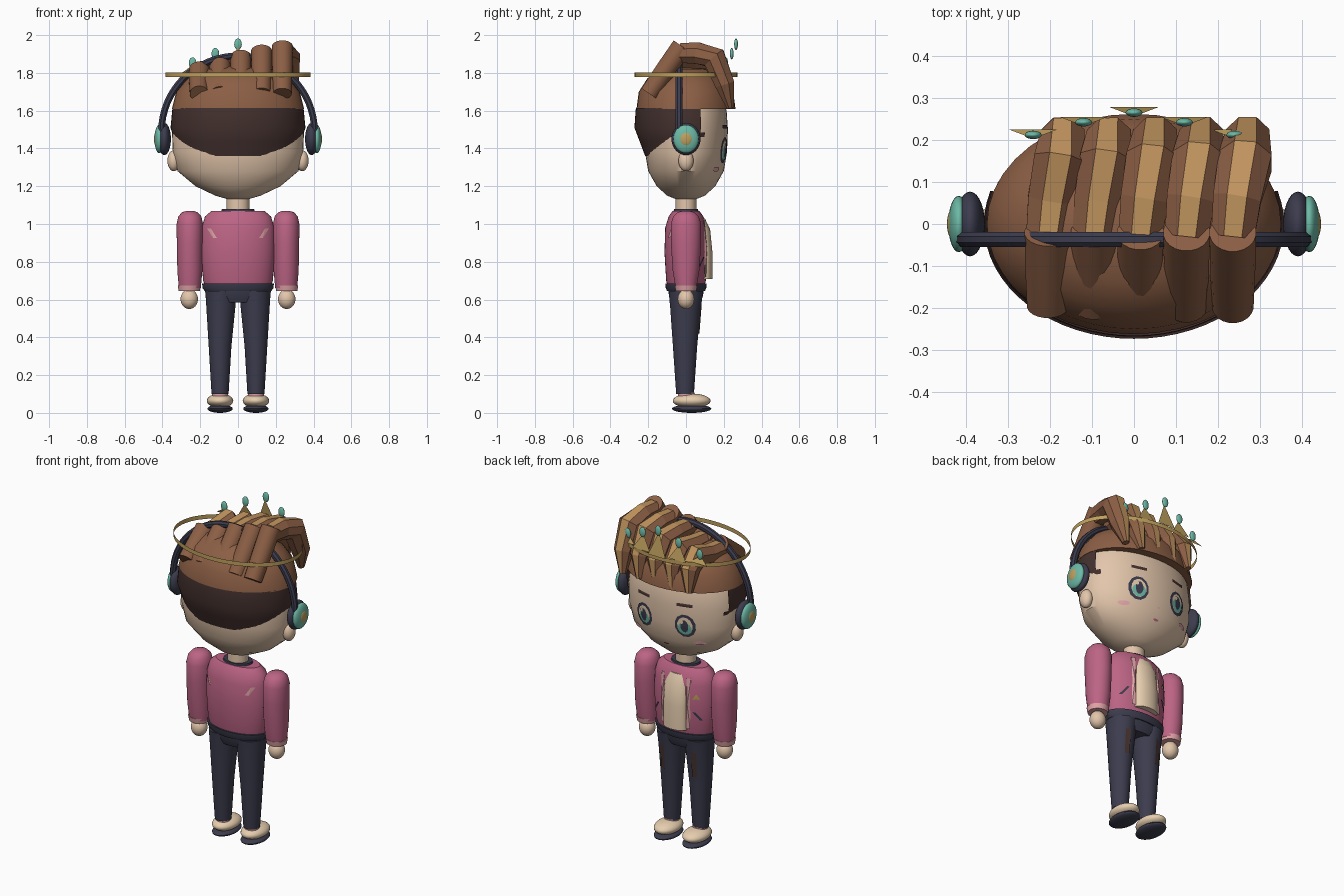
import bpy, bmesh, math
from mathutils import Vector, Matrix

cube = bpy.data.objects.get("Cube")
if cube:
    bpy.data.objects.remove(cube)


def material(name, hexcode):
    srgb = [int(hexcode[i:i + 2], 16) / 255 for i in (0, 2, 4)]
    col = [c / 12.92 if c < 0.04 else ((c + 0.055) / 1.055) ** 2.4 for c in srgb] + [1]
    m = bpy.data.materials.new(name)
    m.use_nodes = True
    m.diffuse_color = col
    m.node_tree.nodes["Principled BSDF"].inputs["Base Color"].default_value = col
    return m


SKIN = material("skin", "E3C6AB")
HAIR = material("brown hair", "8C5F45")
TAN = material("hair highlight", "C2955F")
SHAVED = material("dark undercut", "45322F")
NAVY = material("navy", "3C3C4E")
PINK = material("pink jacket", "BC6484")
BLUSH = material("light pink", "DFA3A6")
TEAL = material("teal", "6DB9A6")
GOLD = material("gold", "BFA05E")
CREAM = material("cream", "E8CFB0")


def finish(name, bm, mats, smooth=True):
    bmesh.ops.recalc_face_normals(bm, faces=bm.faces)
    me = bpy.data.meshes.new(name)
    bm.to_mesh(me)
    bm.free()
    ob = bpy.data.objects.new(name, me)
    bpy.context.collection.objects.link(ob)
    for m in mats:
        me.materials.append(m)
    if smooth:
        bpy.ops.object.select_all(action='DESELECT')
        ob.select_set(True)
        bpy.context.view_layer.objects.active = ob
        bpy.ops.object.shade_smooth_by_angle(angle=math.radians(35))
    return ob


def skin_rings(bm, rings, closed=True):
    """Bridge rows of points with quads and cap both ends."""
    rows = [[bm.verts.new(p) for p in r] for r in rings]
    n = len(rows[0])
    for a, b in zip(rows, rows[1:]):
        for i in range(n):
            bm.faces.new((a[i], a[(i + 1) % n], b[(i + 1) % n], b[i]))
    if closed:
        bm.faces.new(rows[0][::-1])
        bm.faces.new(rows[-1])


def loft(name, rows, mat, cx=0, n=40, closed=True):
    """Stack of ellipses: (z, half width, half depth, y centre, x shift)."""
    bm = bmesh.new()
    rings = []
    for row in rows:
        z, rx, ry, cy, dx = (list(row) + [0, 0])[:5]
        rings.append([(cx + dx + rx * math.cos(t), cy + ry * math.sin(t), z)
                      for t in (math.tau * i / n for i in range(n))])
    skin_rings(bm, rings, closed)
    return finish(name, bm, [mat])


def tube(name, path, radii, mats, side, n=8, smooth=True, strip=None):
    """Tube along a planar path; 'strip' is the side given the second colour."""
    pts = [Vector(p) for p in path]
    rings = []
    for i, p in enumerate(pts):
        t = (pts[min(i + 1, len(pts) - 1)] - pts[max(i - 1, 0)]).normalized()
        up = Vector(side).cross(t).normalized()
        across = t.cross(up)
        rings.append([p + radii[i] * (math.cos(a) * across + math.sin(a) * up)
                      for a in (math.tau * (k + 0.5) / n for k in range(n))])
    bm = bmesh.new()
    skin_rings(bm, rings)
    if strip is not None:
        bm.faces.ensure_lookup_table()
        for i in range(len(pts) - 1):
            bm.faces[i * n + strip].material_index = 1
    return finish(name, bm, mats, smooth)


def ellipsoid(name, loc, size, mat):
    bm = bmesh.new()
    bmesh.ops.create_uvsphere(bm, u_segments=28, v_segments=16, radius=1)
    bmesh.ops.transform(bm, matrix=Matrix.Translation(loc) @ Matrix.Diagonal((*size, 1)), verts=bm.verts)
    return finish(name, bm, [mat])


def decal(name, rows, outline, mat, lift, sign=1):
    """Thin plate hugging the surface of a loft."""
    def place(x, z):
        for a, b in zip(rows, rows[1:]):
            if a[0] <= z <= b[0]:
                f = (z - a[0]) / (b[0] - a[0])
                rx, ry = (a[k] + f * (b[k] - a[k]) for k in (1, 2))
                return (x, sign * (ry * math.sqrt(max(0, 1 - (x / rx) ** 2)) + lift), z)
    bm = bmesh.new()
    rim = [bm.verts.new(place(x, z)) for x, z in outline]
    mid = bm.verts.new(place(*(sum(c) / len(outline) for c in zip(*outline))))
    for i, v in enumerate(rim):
        bm.faces.new((mid, v, rim[(i + 1) % len(rim)]))
    return finish(name, bm, [mat], False)


def oval(x, z, rx, rz, n=12):
    return [(x + rx * math.cos(math.tau * (i + .5) / n), z + rz * math.sin(math.tau * (i + .5) / n))
            for i in range(n)]


def slab(x, z, w, h, slant=0):
    return [(x - w - slant, z - h), (x + w - slant, z - h), (x + w + slant, z + h), (x - w + slant, z + h)]


# Head, neck and shaved back of the head
HEAD = [(1.13, .05, .05), (1.15, .12, .10), (1.2, .225, .155), (1.28, .32, .2), (1.38, .345, .217),
        (1.5, .35, .222), (1.6, .335, .215), (1.7, .29, .18)]
loft("head", HEAD, SKIN, n=48)
loft("neck", [(1.04, .06, .055), (1.15, .06, .055)], SKIN)

bm = bmesh.new()
n = 64
rings = []
for f in (0, .5, 1, 2):
    ring = []
    for i in range(n):
        c, s = math.cos(math.tau * i / n), math.sin(math.tau * i / n)
        low = 1.36 + .1 * min(1, max(0, s + .8) / .9)
        z = low + f * (1.51 - low) if f <= 1 else 1.615
        w = .357 if f == 1 else .347 if f == 2 else .357 - .3 * (1.51 - z)
        d = w * .765 - max(0, 1.51 - z) * .15
        ring.append((w * c, d * s, z))
    rings.append(ring)
skin_rings(bm, rings, False)
bmesh.ops.delete(bm, geom=[f for f in bm.faces if f.calc_center_median().y > .09], context='FACES')
finish("undercut", bm, [SHAVED])

# Hair cap and five swept locks
loft("hair_cap", [(1.61, .35, .262), (1.7, .327, .25), (1.77, .27, .205), (1.82, .18, .14), (1.84, .06, .05)], HAIR)
for i, crest in enumerate((1.84, 1.865, 1.91, 1.94, 1.965)):
    x = -.205 + .11 * i
    tube("rear_lock", [(x, -.195, 1.69), (x, -.11, (1.66 + crest) / 2), (x, -.02, crest - .025)],
         [.05, .054, .056], [HAIR], (1, 0, 0), 20)
    tube("front_lock", [(x, -.03, crest - .06), (x + .01, .06, crest - .06), (x + .03, .15, crest * .6 + .7),
                        (x + .035, .205, 1.74), (x + .02, .235, 1.615)],
         [.056, .062, .068, .056, .02], [HAIR, TAN], (1, 0, 0), 8, False, 1)

# Halo band with crown points and gems
loft("halo_band", [(1.778, .385, .272), (1.803, .385, .272)], GOLD, n=64, closed=False)
for i in range(-2, 3):
    x, k = .12 * i, abs(i)
    y, tip = (.278, .255, .225)[k], 1.94 - .05 * k
    bm = bmesh.new()
    bm.faces.new([bm.verts.new(p) for p in ((x - .058, y, 1.8), (x + .058, y, 1.8), (x, y - .022, tip))])
    finish("crown_point", bm, [GOLD], False)
    ellipsoid("crown_gem", (x, y - .013, tip + .012), (.02, .01, .03), TEAL)

# Headphones
arc = [math.pi * i / 32 for i in range(33)]
tube("headband", [(.405 * math.cos(a), -.037, 1.49 + .4 * math.sin(a)) for a in arc], [.019] * 33, [NAVY], (0, 1, 0), 8)
for s in (-1, 1):
    ellipsoid("ear_cushion", (s * .39, 0, 1.45), (.035, .077, .085), NAVY)
    ellipsoid("ear_cup", (s * .417, 0, 1.45), (.025, .067, .075), TEAL)
    ellipsoid("cup_badge", (s * .432, 0, 1.45), (.013, .036, .04), GOLD)
    ellipsoid("ear", (s * .34, 0, 1.335), (.034, .04, .055), SKIN)

# Face
for s in (-1, 1):
    x = s * .135
    decal("eye_outline", HEAD, oval(x, 1.39, .06, .07), NAVY, .004)
    decal("eye_white", HEAD, oval(x, 1.39, .044, .054), CREAM, .006)
    decal("iris", HEAD, oval(x, 1.375, .04, .037), TEAL, .008)
    decal("pupil", HEAD, oval(x, 1.39, .022, .038), NAVY, .0095)
    decal("eye_glint", HEAD, oval(x + .015, 1.415, .009, .012), CREAM, .011)
    decal("brow", HEAD, slab(x, 1.515, .045, .009), SHAVED, .005)
    decal("cheek_blush", HEAD, oval(s * .205, 1.29, .032, .013), BLUSH, .005)
decal("mouth", HEAD, oval(0, 1.245, .018, .006), PINK, .005)
decal("nose", HEAD, oval(0, 1.31, .006, .005), BLUSH, .005)

# Jacket body
TORSO = [(.66, .17, .095), (.7, .185, .105), (.85, .195, .114), (.98, .193, .11), (1.04, .175, .092), (1.07, .14, .07)]
loft("jacket", TORSO, PINK)
loft("jacket_hem", [(.645, .175, .1), (.66, .188, .107), (.685, .19, .11)], NAVY)
loft("collar", [(1.06, .09, .068), (1.08, .085, .063)], NAVY)
loft("shirt_front", [(.71, .075, .04, .1), (.85, .075, .04, .1), (.97, .073, .04, .088), (1.03, .06, .035, .065)], CREAM)
for s in (-1, 1):
    decal("lapel", TORSO, slab(s * .085, .87, .012, .15), BLUSH, .009)
    decal("pocket_slit", TORSO, slab(s * .135, .8, .007, .025, -s * .018), NAVY, .005)
    decal("back_patch", TORSO, slab(s * .137, .95, .01, .025, s * .016), BLUSH, .005, -1)
decal("chest_badge", TORSO, [(-.15, .9), (-.11, .9), (-.13, .935)], GOLD, .006)

# Arms and hands
for s in (-1, 1):
    loft("sleeve", [(.66, .058, .055), (.75, .066, .07), (.9, .069, .08), (1.0, .07, .08),
                    (1.04, .061, .068), (1.062, .042, .045), (1.07, .015, .016)], PINK, s * .255)
    loft("cuff", [(.645, .056, .054), (.675, .061, .06)], BLUSH, s * .258)
    ellipsoid("hand", (s * .258, 0, .602), (.046, .044, .052), SKIN)

# Trousers, shoes
loft("hips", [(.585, .14, .075), (.62, .172, .09), (.66, .175, .095)], NAVY)
for s in (-1, 1):
    LEG = [(.1, .045, .047, -.005, 0), (.35, .06, .064, -.005, 0), (.55, .076, .08, -.003, -s * .004),
           (.645, .083, .092, 0, -s * .005)]
    loft("trouser_leg", LEG, NAVY, s * .095)
    loft("ankle", [(.07, .04, .042), (.108, .042, .044)], BLUSH, s * .095)
    seam = [(z, .19, ry) for z, rx, ry, *rest in LEG]
    decal("thigh_patch", seam, slab(s * .105, .5, .014, .08), SHAVED, .01)
    ellipsoid("shoe", (s * .095, .03, .064), (.07, .1, .038), CREAM)
    ellipsoid("shoe_sole", (s * .095, .03, .022), (.067, .104, .022), NAVY)
